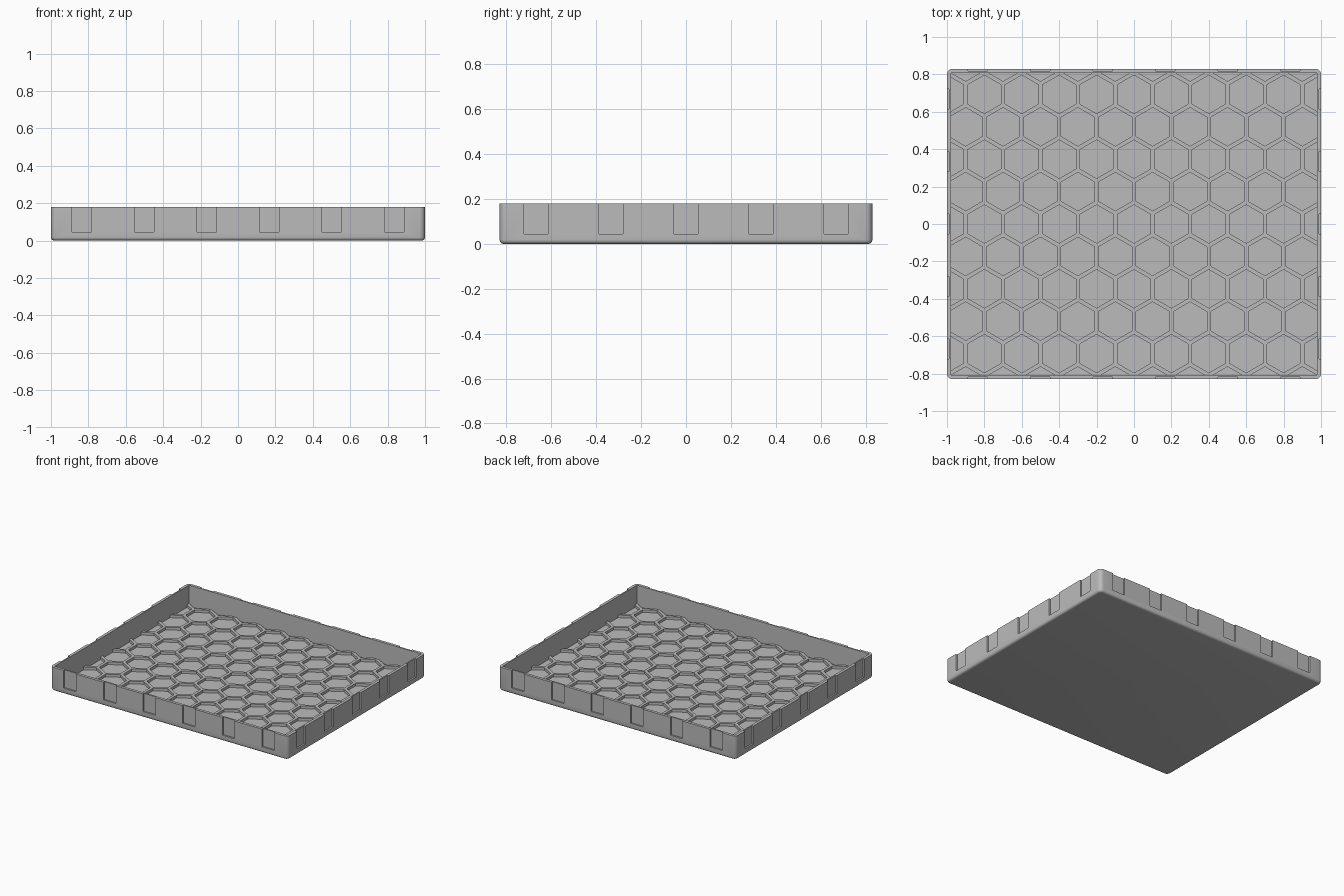
import bpy, bmesh, math
from mathutils import Matrix

cube = bpy.data.objects.get("Cube")
if cube:
    bpy.data.objects.remove(cube, do_unlink=True)

HX, HY, HEIGHT = 1.0, 0.83, 0.18      # outer half sizes and wall height
WALL, FLOOR, RIB_TOP = 0.022, 0.02, 0.04
NOTCH_W, NOTCH_DEPTH, NOTCH_Z = 0.105, 0.012, 0.045
PITCH = 0.334                         # spacing of the notches
CELL, RIB = 0.2, 0.022                # honeycomb spacing and rib width

grey = bpy.data.materials.new("plain grey")
grey.use_nodes = True
colour = (0.5, 0.5, 0.5, 1)
grey.diffuse_color = colour
grey.node_tree.nodes["Principled BSDF"].inputs["Base Color"].default_value = colour


def add_box(bm, x0, x1, y0, y1, z0, z1):
    size = Matrix.Diagonal((x1 - x0, y1 - y0, z1 - z0, 1))
    centre = Matrix.Translation(((x0 + x1) / 2, (y0 + y1) / 2, (z0 + z1) / 2))
    bmesh.ops.create_cube(bm, size=1, matrix=centre @ size)


def make_object(name, bm):
    mesh = bpy.data.meshes.new(name)
    bm.to_mesh(mesh)
    bm.free()
    mesh.materials.append(grey)
    obj = bpy.data.objects.new(name, mesh)
    bpy.context.collection.objects.link(obj)
    return obj


def cut(obj, cutter):
    mod = obj.modifiers.new("cut", 'BOOLEAN')
    mod.operation = 'DIFFERENCE'
    mod.solver = 'EXACT'
    mod.object = cutter
    bpy.ops.object.select_all(action='DESELECT')
    bpy.context.view_layer.objects.active = obj
    obj.select_set(True)
    bpy.ops.object.modifier_apply(modifier=mod.name)
    bpy.data.objects.remove(cutter, do_unlink=True)


# Tray body: rounded upright corners and a rounded bottom edge
bm = bmesh.new()
add_box(bm, -HX, HX, -HY, HY, 0, HEIGHT)
upright = [e for e in bm.edges if abs(e.verts[0].co.z - e.verts[1].co.z) > 0.1]
bmesh.ops.bevel(bm, geom=upright, offset=0.03, segments=5, profile=0.5, affect='EDGES')
bottom = [e for e in bm.edges if all(v.co.z < 0.001 for v in e.verts)]
bmesh.ops.bevel(bm, geom=bottom, offset=0.018, segments=4, profile=0.5, affect='EDGES')
tray = make_object("tray", bm)

# Hollow inside
bm = bmesh.new()
add_box(bm, WALL - HX, HX - WALL, WALL - HY, HY - WALL, FLOOR, HEIGHT + 0.1)
cut(tray, make_object("hollow_cutter", bm))

# Shallow notches around the outside, open at the rim
bm = bmesh.new()
half, top, out = NOTCH_W / 2, HEIGHT + 0.05, 0.05
for side in (-1, 1):
    for i in range(6):
        x = (i - 2.5) * PITCH
        y0, y1 = sorted((side * (HY - NOTCH_DEPTH), side * (HY + out)))
        add_box(bm, x - half, x + half, y0, y1, NOTCH_Z, top)
    for i in range(5):
        y = (i - 2) * PITCH
        x0, x1 = sorted((side * (HX - NOTCH_DEPTH), side * (HX + out)))
        add_box(bm, x0, x1, y - half, y + half, NOTCH_Z, top)
cut(tray, make_object("notch_cutter", bm))

# Honeycomb ribs on the floor: a thin slab pierced by hexagons
bm = bmesh.new()
inset = WALL - 0.004
add_box(bm, inset - HX, HX - inset, inset - HY, HY - inset, FLOOR / 2, RIB_TOP)
ribs = make_object("honeycomb_ribs", bm)

bm = bmesh.new()
radius = (CELL - RIB) / math.sqrt(3)
row_step = CELL * math.sqrt(3) / 2
for row in range(-5, 6):
    for col in range(-6, 7):
        x = (col + 0.5 * (row % 2)) * CELL
        y = row * row_step
        if abs(x) < HX + CELL / 2 and abs(y) < HY + radius:
            place = Matrix.Translation((x, y, 0.03)) @ Matrix.Rotation(math.radians(30), 4, 'Z')
            hexagon = bmesh.ops.create_cone(bm, cap_ends=True, segments=6, radius1=radius,
                                            radius2=radius, depth=0.2)["verts"]
            # Turn so that a corner points along y
            angle = math.atan2(hexagon[0].co.y, hexagon[0].co.x)
            turn = Matrix.Rotation(math.pi / 2 - angle, 4, 'Z')
            bmesh.ops.transform(bm, verts=hexagon,
                                matrix=Matrix.Translation(place.translation) @ turn)
cut(ribs, make_object("hexagon_cutter", bm))

# Smooth the rounded edges and keep the rest crisp
bpy.ops.object.select_all(action='DESELECT')
tray.select_set(True)
bpy.context.view_layer.objects.active = tray
bpy.ops.object.shade_smooth_by_angle(angle=math.radians(35))
